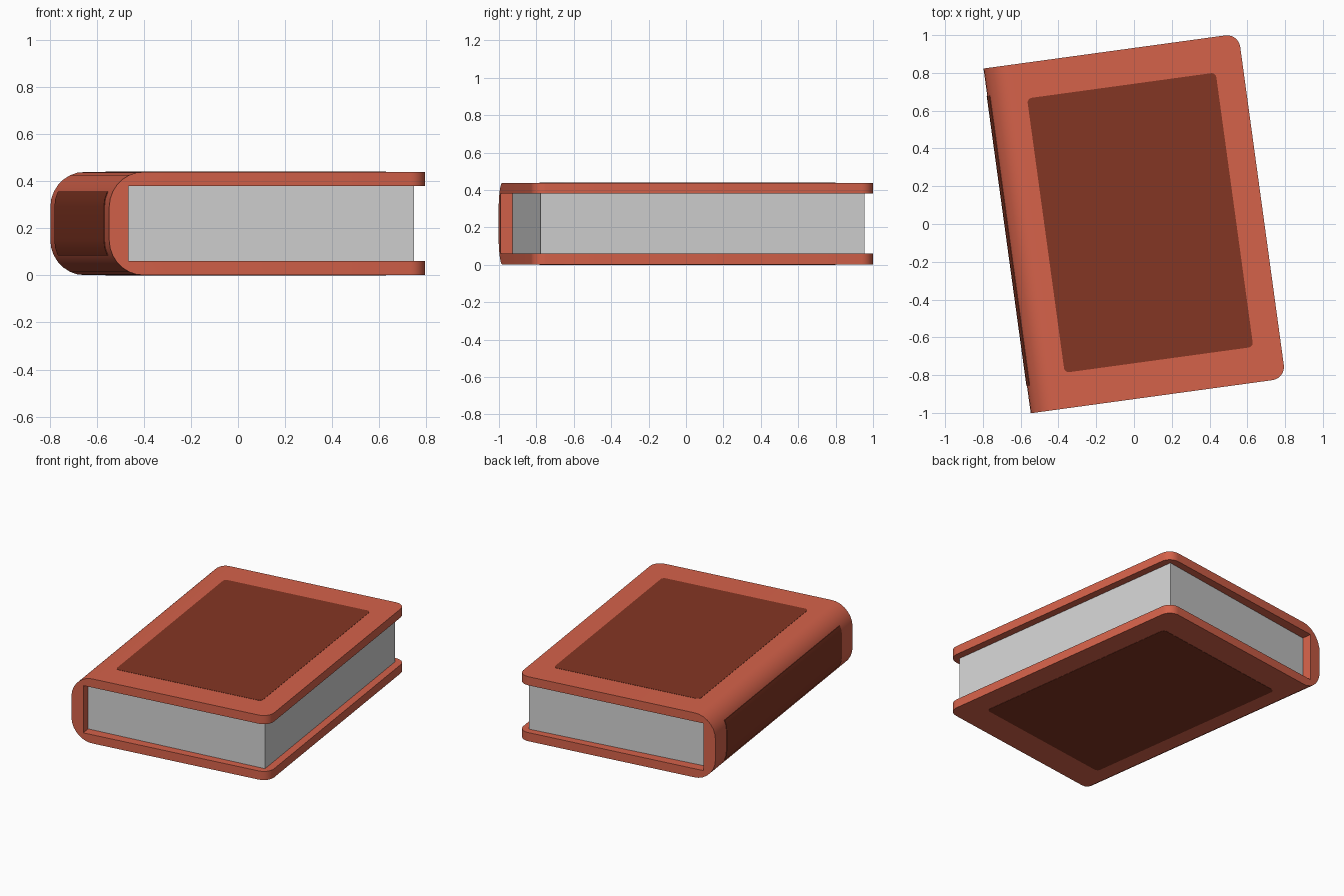
import bpy, bmesh, math
from mathutils import Matrix, Vector

if "Cube" in bpy.data.objects:
    bpy.data.objects.remove(bpy.data.objects["Cube"])

W, L, H = 1.362, 1.842, 0.44      # width, length, height of the closed book
T, S, R = 0.06, 0.082, 0.15       # board thickness, spine thickness, spine rounding
E = 0.0015                        # thickness of the painted panels
ANGLE = math.radians(7.8)         # the book lies slightly turned
PLACE = (Matrix.Translation((0.003, 0.003, 0)) @ Matrix.Rotation(ANGLE, 4, 'Z')
         @ Matrix.Translation((-W / 2, -L / 2, 0)))


def material(name, srgb):
    m = bpy.data.materials.new(name)
    lin = [((c / 255 + 0.055) / 1.055) ** 2.4 for c in srgb]
    m.diffuse_color = (*lin, 1)
    m.use_nodes = True
    m.node_tree.nodes["Principled BSDF"].inputs["Base Color"].default_value = m.diffuse_color
    return m


red = material("cover_red", (213, 98, 74))
brown = material("panel_brown", (132, 54, 35))
paper = material("paper_grey", (210, 210, 210))


def prism(name, outline, direction, mat, round_edges=None, radius=0.0, smooth=True):
    """Extrude a flat outline; optionally round the edges picked by a rule."""
    bm = bmesh.new()
    face = bm.faces.new([bm.verts.new(p) for p in outline])
    ext = bmesh.ops.extrude_face_region(bm, geom=[face], use_keep_orig=True)
    bmesh.ops.translate(bm, vec=direction,
                        verts=[v for v in ext['geom'] if isinstance(v, bmesh.types.BMVert)])
    bmesh.ops.recalc_face_normals(bm, faces=bm.faces)
    if round_edges:
        bmesh.ops.bevel(bm, geom=[e for e in bm.edges if round_edges(e)], offset=radius,
                        segments=6, profile=0.5, affect='EDGES')
    bmesh.ops.transform(bm, matrix=PLACE, verts=bm.verts)
    me = bpy.data.meshes.new(name)
    bm.to_mesh(me)
    bm.free()
    me.materials.append(mat)
    ob = bpy.data.objects.new(name, me)
    bpy.context.collection.objects.link(ob)
    if smooth:
        bpy.ops.object.select_all(action='DESELECT')
        ob.select_set(True)
        bpy.context.view_layer.objects.active = ob
        bpy.ops.object.shade_smooth_by_angle(angle=math.radians(30))
    return ob


def is_vertical(e):
    d = e.verts[0].co - e.verts[1].co
    return abs(d.x) + abs(d.y) < 1e-5


# Rounded spine profile from bottom to top (7 steps per corner)
STEPS = 7
arc = [math.radians(90) * (1 - i / STEPS) for i in range(STEPS + 1)]
low = [(R - R * math.cos(a), R - R * math.sin(a)) for a in arc]
low = [(x, max(z, E)) for x, z in low]
spine = low + [(x, H - z) for x, z in reversed(low)]

# Cover: C-shaped profile, with the fore-edge corners of both boards rounded
inner = [(W, H - E), (W, H - T), (S, H - T), (S, T), (W, T), (W, E)]
prism("cover", [(x, 0, z) for x, z in spine + inner], Vector((0, L, 0)), red,
      lambda e: is_vertical(e) and e.verts[0].co.x > W - 1e-4, 0.07)

# Page block, a little shorter beside the spine
a, b, right = 0.065, 0.047, 1.312
prism("pages", [(S, a, T), (right, b, T), (right, L - b, T), (S, L - a, T)],
      Vector((0, 0, H - 2 * T)), paper, smooth=False)

# Front and back cover panels
u0, u1, v = 0.207, 1.215, 0.188
for name, z in (("top_panel", H - E), ("bottom_panel", 0)):
    prism(name, [(u0, v, z), (u1, v, z), (u1, L - v, z), (u0, L - v, z)],
          Vector((0, 0, E)), brown, is_vertical, 0.025)

# Spine panel: thin strip following the rounded spine
strip = spine[STEPS - 2:STEPS + 4]
outer = [(x - 2 * E, z) for x, z in strip]
prism("spine_panel", [(x, 0.147, z) for x, z in strip + outer[::-1]],
      Vector((0, L - 2 * 0.147, 0)), brown)
